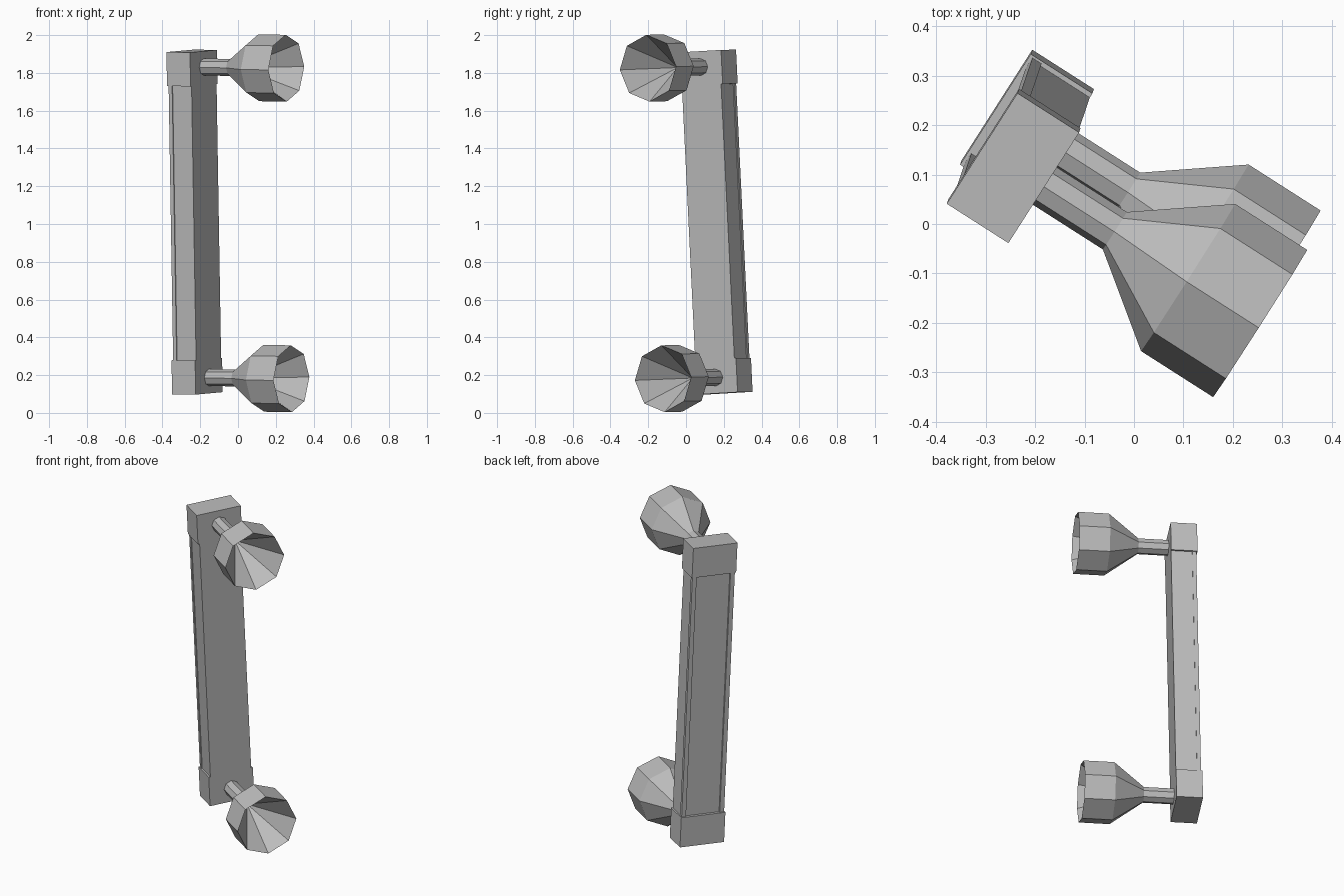
import bpy, bmesh, math
from mathutils import Vector, Matrix

if "Cube" in bpy.data.objects:
    bpy.data.objects.remove(bpy.data.objects["Cube"])

grey = bpy.data.materials.new("plain grey")
grey.use_nodes = True
colour = (0.5, 0.5, 0.5, 1)
grey.diffuse_color = colour
grey.node_tree.nodes["Principled BSDF"].inputs["Base Color"].default_value = colour

# Leaning frame of the handle: out = towards the cups, side = across, up = along the bar
up = Vector((-0.0165, -0.0485, 1)).normalized()
out = Vector((0.843, -0.539, 0))
out = (out - up * out.dot(up)).normalized()
side = up.cross(out)
frame = Matrix((out, side, up)).transposed().to_4x4()
frame.translation = (-0.23, 0.157, 1.01)

HALF = 0.907      # half length of the bar
CAP = 0.18        # length of an end block
FACE = 0.074      # half thickness of an end block
WIDE = 0.133      # half width of an end block


def finish(name, bm):
    bmesh.ops.recalc_face_normals(bm, faces=bm.faces)
    mesh = bpy.data.meshes.new(name)
    bm.to_mesh(mesh)
    bm.free()
    mesh.materials.append(grey)
    obj = bpy.data.objects.new(name, mesh)
    obj.matrix_world = frame
    bpy.context.collection.objects.link(obj)


def box(name, low, high):
    low, high = Vector(low), Vector(high)
    bm = bmesh.new()
    bmesh.ops.create_cube(bm, size=1)
    for v in bm.verts:
        v.co = Vector([(low[i] + high[i]) / 2 + v.co[i] * (high[i] - low[i]) for i in range(3)])
    finish(name, bm)


def lathe(name, profile, height, sides=8):
    """Turn (distance, radius) pairs around the outward axis."""
    bm = bmesh.new()
    rings = []
    for dist, radius in profile:
        if radius == 0:
            rings.append([bm.verts.new((dist, 0, height))] * sides)
            continue
        angles = [math.tau * k / sides for k in range(sides)]
        rings.append([bm.verts.new((dist, radius * math.cos(a), height + radius * math.sin(a)))
                      for a in angles])
    for a, b in zip(rings, rings[1:]):
        for k in range(sides):
            n = (k + 1) % sides
            corners = dict.fromkeys((a[k], a[n], b[n], b[k]))
            bm.faces.new(list(corners))
    finish(name, bm)


# Recessed middle of the bar, flush on the cup side
inner = HALF - CAP
box("bar_core", (-0.056, -0.123, -inner), (FACE, 0.123, inner))

# Raised rails along the two back corners
for name, sign in (("left_rail", 1), ("right_rail", -1)):
    edges = sorted((sign * 0.102, sign * 0.128))
    box(name, (-0.067, edges[0], -inner), (-0.045, edges[1], inner))

# End blocks with a stem and hollow cup on each
cup_profile = [(0.06, 0), (0.06, 0.045), (0.243, 0.045), (0.419, 0.177),
               (0.592, 0.177), (0.30, 0)]
for name, sign in (("top", 1), ("bottom", -1)):
    ends = sorted((sign * inner, sign * HALF))
    box(name + "_block", (-FACE, -WIDE, ends[0]), (FACE, WIDE, ends[1]))
    lathe(name + "_cup", cup_profile, sign * 0.823)
